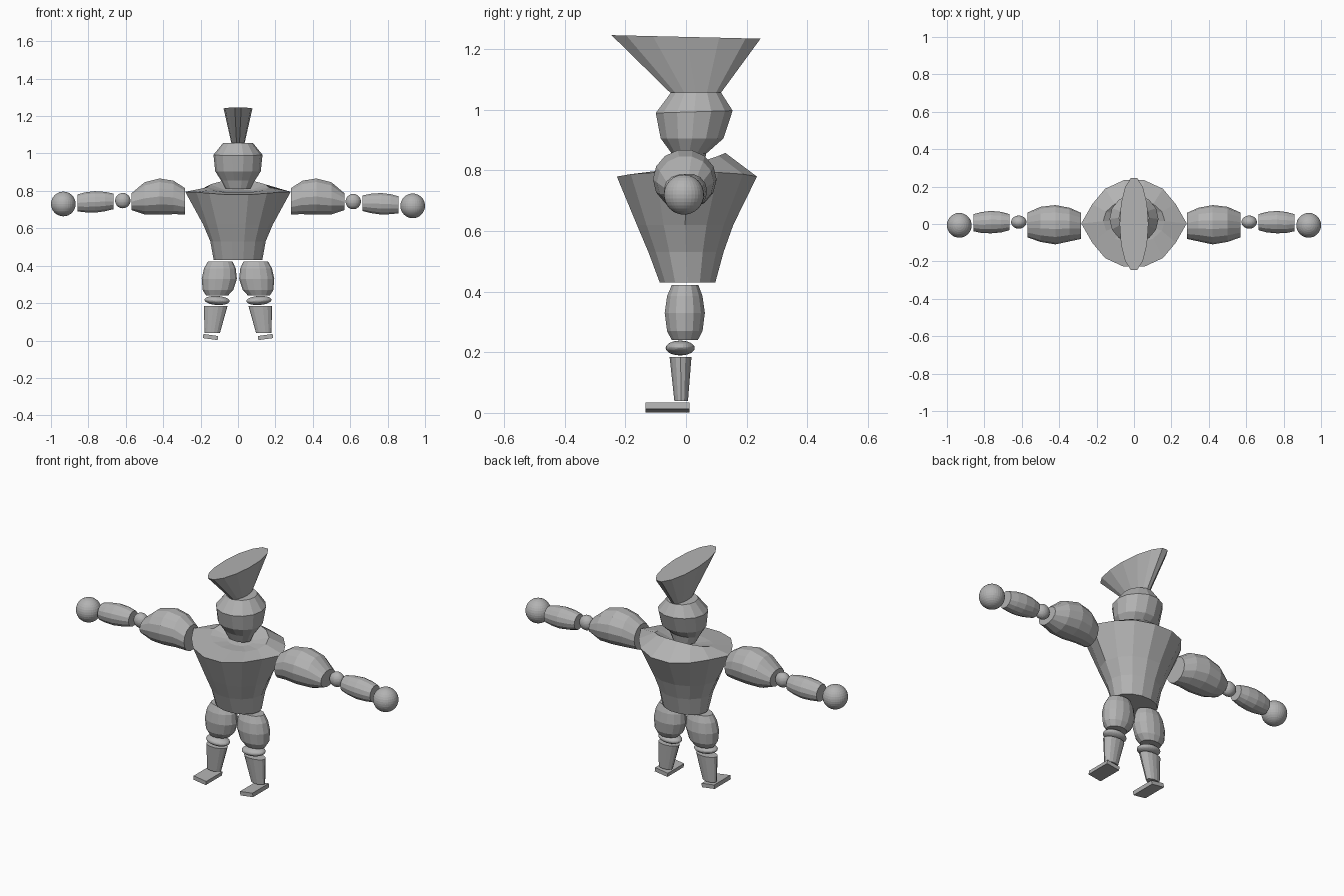
import bpy, bmesh, math
from mathutils import Matrix

grey = bpy.data.materials.new("plain grey")
grey.diffuse_color = (0.45, 0.45, 0.45, 1)


def finish(bm, name):
    bmesh.ops.recalc_face_normals(bm, faces=bm.faces)
    me = bpy.data.meshes.new(name)
    bm.to_mesh(me)
    bm.free()
    me.materials.append(grey)
    ob = bpy.data.objects.new(name, me)
    bpy.context.collection.objects.link(ob)
    return ob


def loft(name, rings, sides, point):
    """Closed skin over rings; point(ring, cos, sin) gives each corner."""
    bm = bmesh.new()
    loops = []
    for r in rings:
        angles = [2 * math.pi * i / sides for i in range(sides)]
        loops.append([bm.verts.new(point(r, math.cos(a), math.sin(a))) for a in angles])
    for a, b in zip(loops, loops[1:]):
        for i in range(sides):
            j = (i + 1) % sides
            bm.faces.new((a[i], a[j], b[j], b[i]))
    bm.faces.new(loops[0])
    bm.faces.new(loops[-1])
    return finish(bm, name)


# upright ring: z, centre x, centre y, radius x, radius y, rise toward the back
def upright(s=1):
    return lambda r, c, n: (s * (r[1] + r[3] * c), r[2] + r[4] * n, r[0] + r[5] * n)


# sideways ring for the arms: x, centre y, centre z, radius y, radius z
def sideways(s):
    return lambda r, c, n: (s * r[0], r[1] + r[3] * c, r[2] + r[4] * n)


def ball(name, loc, size, tilt=0, u=32, v=16):
    bm = bmesh.new()
    m = Matrix.Translation(loc) @ Matrix.Rotation(tilt, 4, 'Y') @ Matrix.Diagonal((*size, 1))
    bmesh.ops.create_uvsphere(bm, u_segments=u, v_segments=v, radius=1, matrix=m)
    return finish(bm, name)


# torso: round body with pointed shoulders and a collar that rises at the back
def torso_point(r, c, n):
    z, cy, rx, ry, tip, rise, peak = r
    x = math.copysign(tip, c) if abs(c) > 0.99 else rx * c
    return (x, cy + ry * n, z + rise * n + peak * abs(c))


torso = [
    (0.430, 0.005, 0.130, 0.094, 0.130, 0, 0),
    (0.530, 0.000, 0.148, 0.127, 0.148, 0, 0),
    (0.620, -0.003, 0.182, 0.163, 0.186, 0, 0),
    (0.775, 0.003, 0.248, 0.237, 0.282, 0, 0.020),
    (0.827, 0.015, 0.165, 0.118, 0.165, 0.033, -0.008),
    (0.800, 0.020, 0.075, 0.055, 0.075, 0.010, 0),
]
loft("torso", torso, 14, torso_point)

# head
loft("head", [
    (0.810, 0, 0.015, 0.066, 0.045, 0),
    (0.855, 0, 0.010, 0.090, 0.058, 0),
    (0.905, 0, 0.020, 0.122, 0.106, 0),
    (0.993, 0, 0.027, 0.131, 0.130, 0.004),
    (1.056, 0, 0.033, 0.080, 0.085, 0),
], 14, upright())

# flared crest on the head
loft("crest", [
    (1.054, 0, 0.032, 0.035, 0.084, 0),
    (1.240, 0, 0.000, 0.077, 0.252, -0.006),
], 14, upright())

for s, side in ((-1, "left"), (1, "right")):
    dz = 0.006 if s < 0 else -0.004   # one arm hangs slightly lower
    # arms
    loft(side + "_upper_arm", [
        (0.284, -0.010, 0.745, 0.070, 0.072),
        (0.345, -0.003, 0.765, 0.090, 0.092),
        (0.420, -0.004, 0.770, 0.105, 0.099),
        (0.500, -0.002, 0.760, 0.094, 0.088),
        (0.570, -0.005, 0.742, 0.066, 0.046),
    ], 14, sideways(s))
    ball(side + "_elbow", (s * 0.616, 0.010, 0.745 + dz / 2), (0.041, 0.035, 0.041))
    loft(side + "_forearm", [
        (0.666, 0.010, 0.738 + dz, 0.043, 0.043),
        (0.710, 0.010, 0.737 + dz, 0.055, 0.053),
        (0.765, 0.010, 0.735 + dz, 0.060, 0.059),
        (0.815, 0.008, 0.733 + dz, 0.056, 0.055),
        (0.857, 0.007, 0.730 + dz, 0.046, 0.047),
    ], 14, sideways(s))
    ball(side + "_hand", (s * 0.934, -0.007, 0.724 + dz), (0.066, 0.066, 0.066))
    # legs
    loft(side + "_thigh", [
        (0.422, 0.095, -0.003, 0.066, 0.045, 0),
        (0.385, 0.097, -0.004, 0.085, 0.060, 0),
        (0.330, 0.100, -0.004, 0.094, 0.068, 0),
        (0.270, 0.107, -0.004, 0.082, 0.060, 0),
        (0.240, 0.112, -0.004, 0.058, 0.044, 0),
    ], 14, upright(s))
    ball(side + "_knee", (s * 0.112, -0.019, 0.214), (0.067, 0.048, 0.024), s * -0.06)
    loft(side + "_shin", [
        (0.184, 0.119, -0.018, 0.063, 0.037, 0),
        (0.039, 0.138, -0.016, 0.041, 0.023, 0),
    ], 14, upright(s))
    # flat foot, rolled slightly inward
    bm = bmesh.new()
    m = (Matrix.Translation((s * 0.147, -0.061, 0.0185)) @ Matrix.Rotation(s * -0.14, 4, 'Y')
         @ Matrix.Diagonal((0.080, 0.146, 0.022, 1)))
    bmesh.ops.create_cube(bm, size=1, matrix=m)
    finish(bm, side + "_foot")
